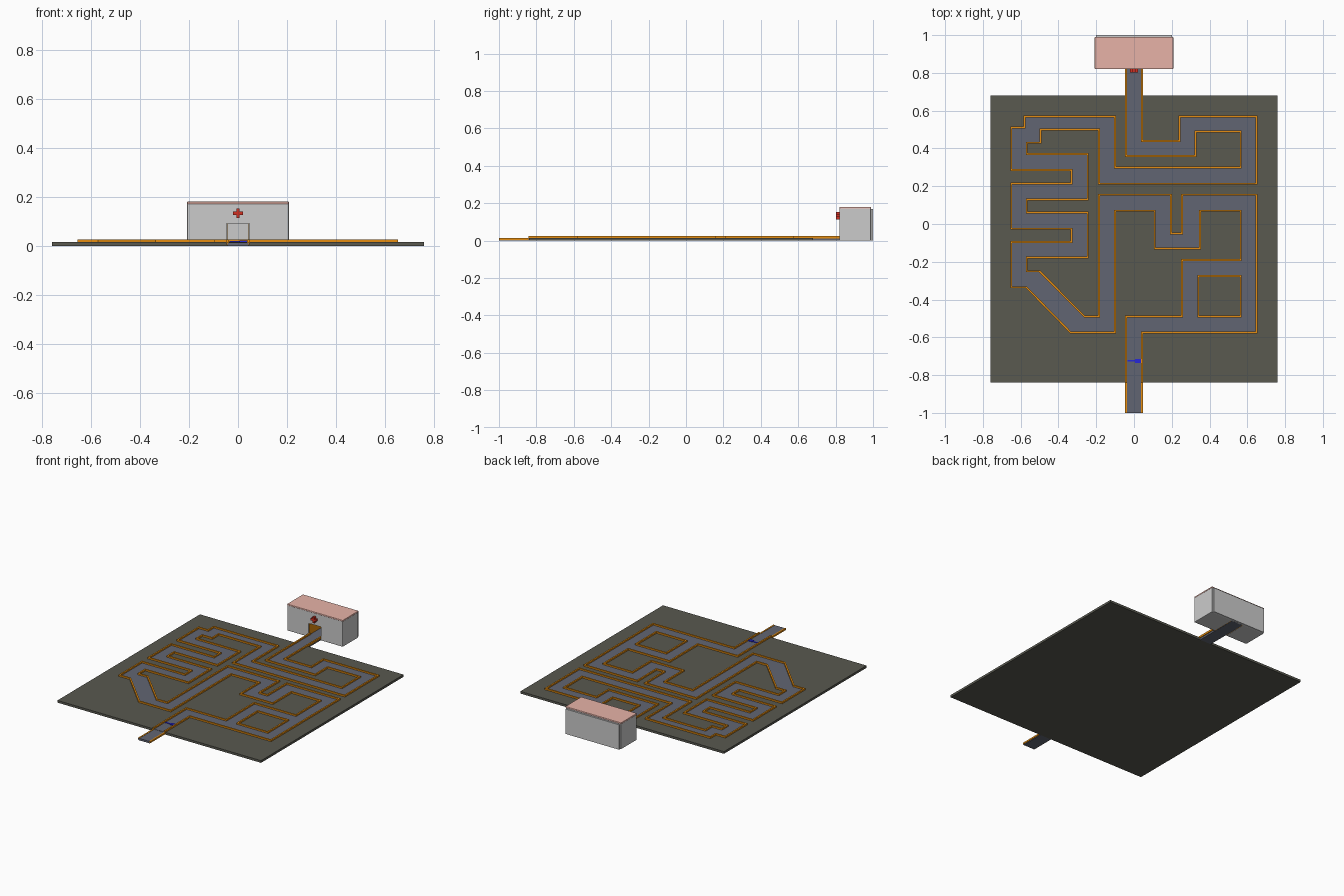
import bpy, bmesh
from mathutils import Vector

if "Cube" in bpy.data.objects:
    bpy.data.objects.remove(bpy.data.objects["Cube"])


def material(name, rgb):
    m = bpy.data.materials.new(name)
    m.diffuse_color = (*rgb, 1)
    m.use_nodes = True
    m.node_tree.nodes["Principled BSDF"].inputs["Base Color"].default_value = m.diffuse_color
    return m


ORANGE = material("orange", (0.8, 0.27, 0.005))
STONE = material("dark_stone", (0.1, 0.1, 0.08))
BLUE_GREY = material("path_blue_grey", (0.12, 0.13, 0.17))
PINK = material("roof_pink", (0.8, 0.45, 0.39))
RED = material("red", (0.65, 0.03, 0.015))
BLUE = material("blue", (0.02, 0.02, 0.7))


def finish(name, bm, mat=None):
    bmesh.ops.recalc_face_normals(bm, faces=bm.faces)
    me = bpy.data.meshes.new(name)
    bm.to_mesh(me)
    bm.free()
    ob = bpy.data.objects.new(name, me)
    bpy.context.collection.objects.link(ob)
    if mat:
        me.materials.append(mat)
    return ob


def box(name, lo, hi, mat=None, bevel=0):
    lo, hi = Vector(lo), Vector(hi)
    bm = bmesh.new()
    bmesh.ops.create_cube(bm, size=1)
    for v in bm.verts:
        v.co = (lo + hi) / 2 + Vector(a * b for a, b in zip(v.co, hi - lo))
    if bevel:
        bmesh.ops.bevel(bm, geom=bm.edges[:], offset=bevel, segments=2,
                        profile=0.5, affect='EDGES')
    return finish(name, bm, mat)


def wall(name, pts, z0, z1, half=0.005, closed=False):
    """Rectangular bar swept along a polyline with mitred corners."""
    pts = [Vector(p) for p in pts]
    n = len(pts)
    bm = bmesh.new()
    rings = []
    for i, p in enumerate(pts):
        prev = pts[i - 1] if (i or closed) else None
        nxt = pts[(i + 1) % n] if (i < n - 1 or closed) else None
        d1 = (p - prev).normalized() if prev else (nxt - p).normalized()
        d2 = (nxt - p).normalized() if nxt else d1
        n1, n2 = Vector((-d1.y, d1.x)), Vector((-d2.y, d2.x))
        m = (n1 + n2) / (1 + n1.dot(n2)) * half
        a, b = p + m, p - m
        rings.append([bm.verts.new(c) for c in
                      ((*a, z0), (*b, z0), (*b, z1), (*a, z1))])
    for i in range(n if closed else n - 1):
        r, s = rings[i], rings[(i + 1) % n]
        for k in range(4):
            bm.faces.new((r[k], r[(k + 1) % 4], s[(k + 1) % 4], s[k]))
    if not closed:
        bm.faces.new(rings[0])
        bm.faces.new(rings[-1])
    return finish(name, bm, ORANGE)


def route(start, moves):
    """Alternating steps: ('x', value), ('y', value) or an (x, y) point."""
    pts = [start]
    for a, b in moves:
        x, y = pts[-1]
        pts.append((b, y) if a == 'x' else (x, b) if a == 'y' else (a, b))
    return pts


def zigzag(first, vals):
    """Turn plain values into moves alternating between the two axes."""
    other = 'y' if first == 'x' else 'x'
    return [((first, other)[i % 2], v) for i, v in enumerate(vals)]


# Maze border lines on either side of the path
left = route((-0.042, 0.83), zigzag('y', [
    0.36, 0.325, 0.49, 0.565, 0.30, -0.10, 0.57, -0.58, 0.51, -0.65, 0.285,
    -0.33, 0.215, -0.65, -0.025, -0.33, -0.095, -0.65, -0.335, -0.57])
    + [(-0.335, -0.575)] + zigzag('x', [
        -0.10, 0.07, 0.11, -0.13, 0.35, 0.07, 0.565, -0.19, 0.255,
        -0.49, -0.042, -0.842]))
right = route((0.042, 0.83), zigzag('y', [
    0.44, 0.24, 0.57, 0.648, 0.213, -0.185, 0.50, -0.495, 0.43, -0.568, 0.37,
    -0.245, 0.13, -0.568, 0.06, -0.245, -0.178, -0.568, -0.25, -0.50])
    + [(-0.262, -0.49)] + zigzag('x', [
        -0.185, 0.155, 0.195, -0.05, 0.255, 0.155, 0.648, -0.575,
        0.042, -0.842]))
island = [(0.34, -0.275), (0.565, -0.275), (0.565, -0.49), (0.34, -0.49)]

wall("maze_wall_left", left, 0.012, 0.025)
wall("maze_wall_right", right, 0.012, 0.025)
wall("maze_wall_island", island, 0.012, 0.025, closed=True)

# Path floor between the walls, with a hole for the island
bm = bmesh.new()
for loop in (left + right[::-1], island):
    vs = [bm.verts.new((x, y, 0.0156)) for x, y in loop]
    for i, v in enumerate(vs):
        bm.edges.new((v, vs[(i + 1) % len(vs)]))
bmesh.ops.triangle_fill(bm, edges=bm.edges[:], use_beauty=True)
finish("path_floor", bm, BLUE_GREY)

# Base plate and the walkways leading off it
box("base_plate", (-0.76, -0.84, 0), (0.76, 0.68, 0.015), STONE)
box("front_walkway", (-0.042, -1, 0), (0.042, -0.84, 0.013), BLUE_GREY)
box("rear_walkway", (-0.042, 0.68, 0), (0.042, 0.985, 0.015), BLUE_GREY)
for s, side in ((-1, "left"), (1, "right")):
    wall("front_walkway_edge_" + side,
         [(s * 0.042, -1), (s * 0.042, -0.842)], 0.004, 0.0145)

# Building at the end: body with a doorway, back panel and roof
body = box("building_body", (-0.208, 0.82, 0), (0.208, 0.988, 0.172), bevel=0.004)
cutter = box("doorway_cutter", (-0.046, 0.78, -0.02), (0.046, 0.98, 0.092))
cutter.hide_render = True
cutter.hide_viewport = True
mod = body.modifiers.new("doorway", 'BOOLEAN')
mod.object = cutter
mod.solver = 'EXACT'
box("building_back_panel", (-0.2, 0.986, 0), (0.2, 1.0, 0.168))
box("building_roof", (-0.208, 0.82, 0.17), (0.208, 0.99, 0.18), PINK, bevel=0.003)
for s, side in ((-1, "left"), (1, "right")):
    x = sorted((s * 0.0458, s * 0.042))
    box("door_lining_" + side, (x[0], 0.823, 0.001), (x[1], 0.979, 0.0915), ORANGE)

# Red cross above the door
box("cross_bar", (-0.02, 0.803, 0.126), (0.02, 0.822, 0.14), RED)
box("cross_post", (-0.007, 0.8025, 0.113), (0.007, 0.822, 0.153), RED)

# Blue start marker on the path
box("start_marker_tail", (-0.035, -0.728, 0.0155), (0.006, -0.72, 0.019), BLUE)
box("start_marker_head", (0.006, -0.735, 0.0155), (0.036, -0.715, 0.021), BLUE)
